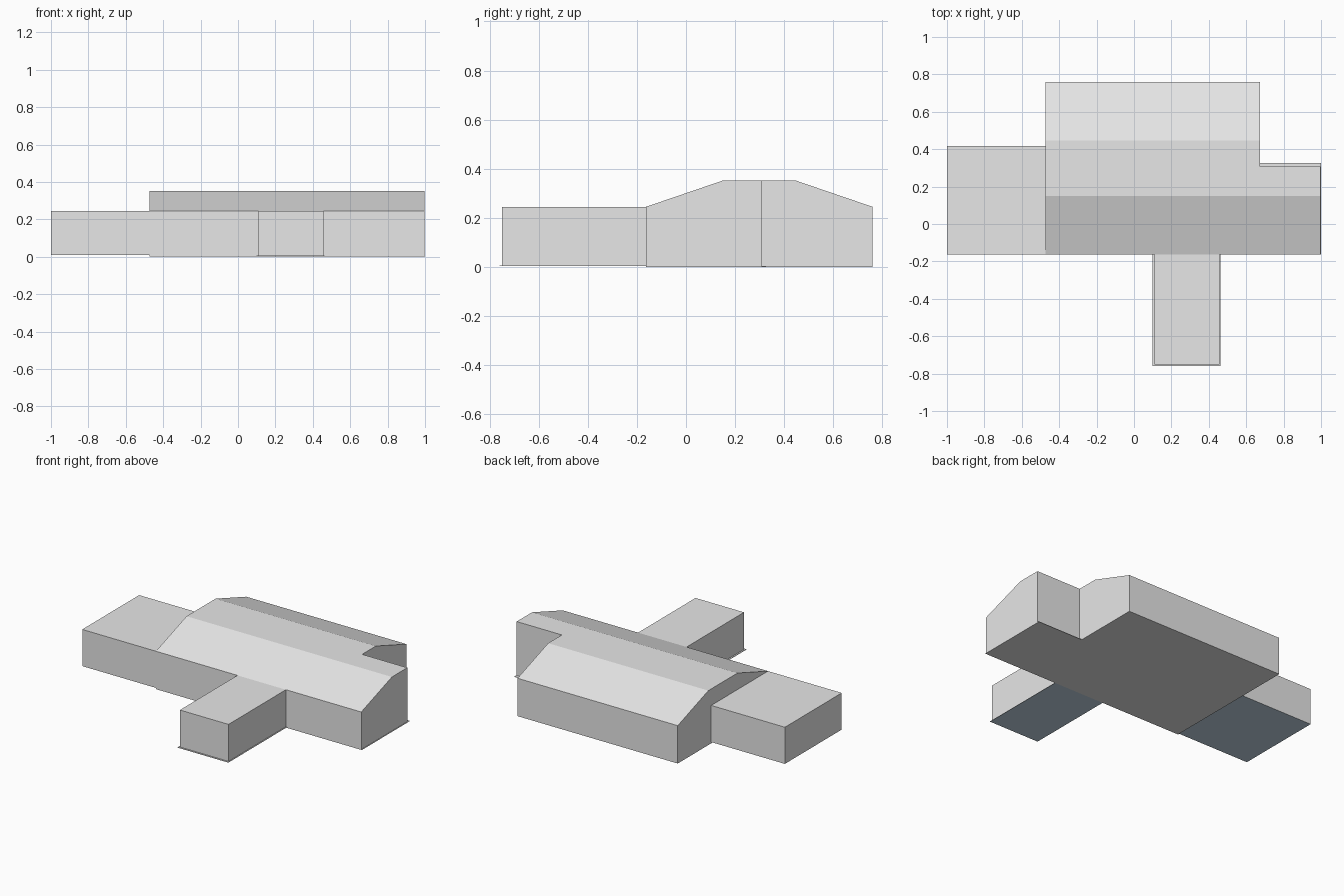
import bpy, bmesh
from mathutils import Vector

if "Cube" in bpy.data.objects:
    bpy.data.objects.remove(bpy.data.objects["Cube"])


def material(name, rgb):
    m = bpy.data.materials.new(name)
    m.diffuse_color = (*rgb, 1.0)
    m.use_nodes = True
    m.node_tree.nodes["Principled BSDF"].inputs["Base Color"].default_value = m.diffuse_color
    return m


GREY = material("light grey", (0.8, 0.8, 0.8))
BLUE = material("blue grey", (0.54, 0.68, 0.8))


def prism(name, points, direction, blue_base=False):
    """Extrude a planar outline; optionally tint the face looking down."""
    bm = bmesh.new()
    face = bm.faces.new([bm.verts.new(p) for p in points])
    ext = bmesh.ops.extrude_face_region(bm, geom=[face], use_keep_orig=True)
    verts = [g for g in ext["geom"] if isinstance(g, bmesh.types.BMVert)]
    bmesh.ops.translate(bm, verts=verts, vec=Vector(direction))
    bmesh.ops.recalc_face_normals(bm, faces=bm.faces[:])
    bm.normal_update()
    for f in bm.faces:
        f.material_index = 1 if blue_base and f.normal.z < -0.9 else 0
    me = bpy.data.meshes.new(name)
    bm.to_mesh(me)
    bm.free()
    me.materials.append(GREY)
    if blue_base:
        me.materials.append(BLUE)
    ob = bpy.data.objects.new(name, me)
    bpy.context.collection.objects.link(ob)
    return ob


def box(name, x0, x1, y0, y1, z0, z1, blue_base=False):
    pts = [(x0, y0, z0), (x1, y0, z0), (x1, y1, z0), (x0, y1, z0)]
    return prism(name, pts, (0, 0, z1 - z0), blue_base)


# Main hall: sloped roof with a flat top, swept along x
profile = [(-0.163, 0.002), (-0.163, 0.245), (0.15, 0.352),
           (0.447, 0.352), (0.76, 0.245), (0.76, 0.002)]
hall = prism("main_hall", [(-0.473, y, z) for y, z in profile], (1.469, 0, 0))

# Notch in the back right corner
notch = box("notch_cutter", 0.673, 1.3, 0.307, 1.0, -0.2, 0.6)
notch.hide_render = True
notch.display_type = 'WIRE'
cut = hall.modifiers.new("notch", 'BOOLEAN')
cut.operation = 'DIFFERENCE'
cut.solver = 'EXACT'
cut.object = notch

# Thin floor plate, showing slightly beyond the walls at the notch
floor = [(-0.473, -0.163), (1.0, -0.163), (1.0, 0.325),
         (0.673, 0.325), (0.673, 0.76), (-0.473, 0.76)]
prism("floor_plate", [(x, y, 0.0) for x, y in floor], (0, 0, 0.003))

# Flat-roofed side wing and front wing
box("side_wing", -1.0, -0.473, -0.163, 0.418, 0.008, 0.245, True)
box("front_wing", 0.11, 0.457, -0.75, -0.163, 0.005, 0.245)
box("front_wing_plate", 0.1, 0.463, -0.76, -0.163, 0.003, 0.006, True)
